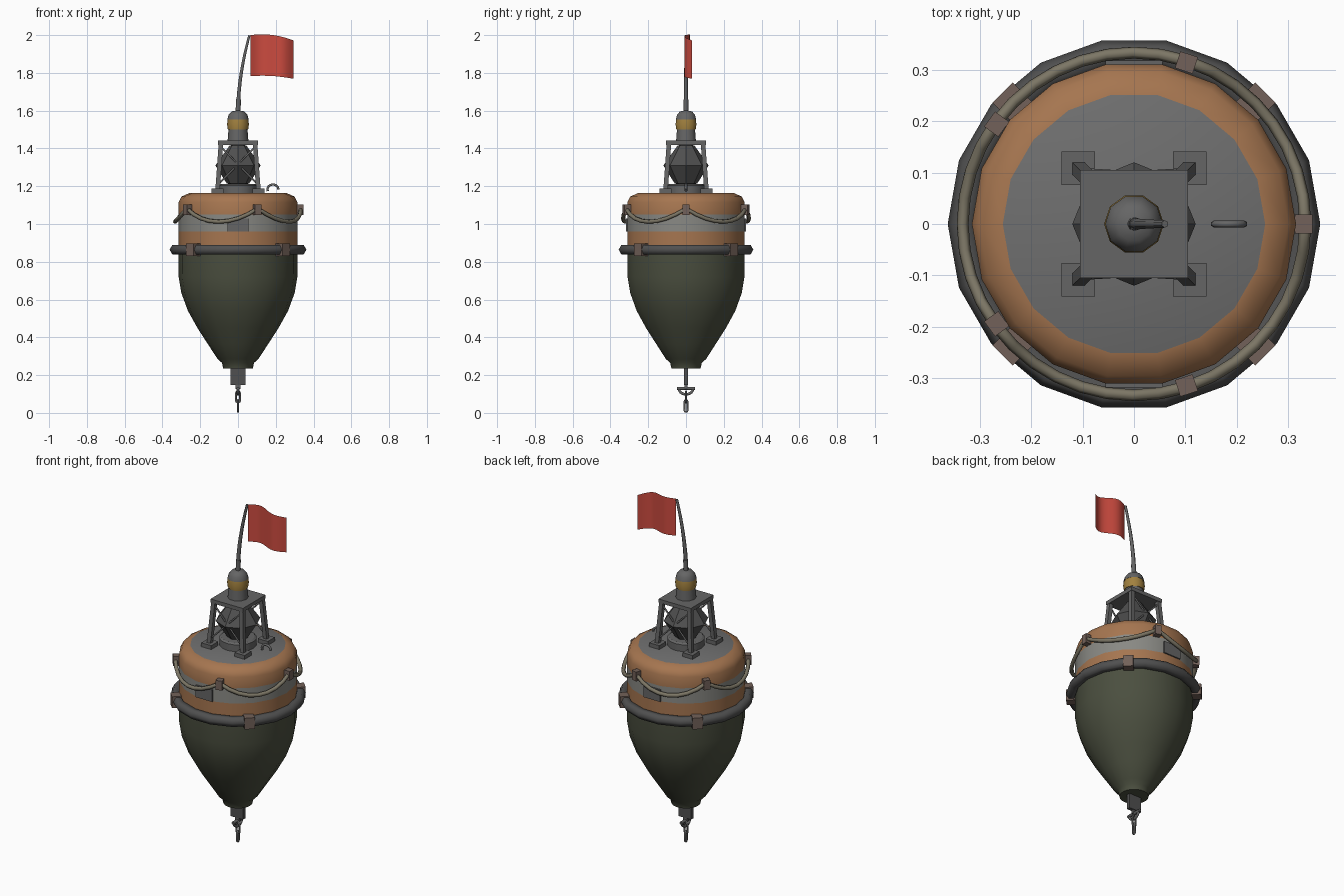
import bpy, bmesh
from math import sin, cos, pi, radians
from mathutils import Matrix

if "Cube" in bpy.data.objects:
    bpy.data.objects.remove(bpy.data.objects["Cube"])


def mat(name, rgb):
    m = bpy.data.materials.new(name)
    m.diffuse_color = (*rgb, 1)
    m.use_nodes = True
    m.node_tree.nodes["Principled BSDF"].inputs["Base Color"].default_value = m.diffuse_color
    return m


ORANGE = mat("orange_paint", (0.38, 0.18, 0.08))
PALE = mat("pale_paint", (0.25, 0.25, 0.23))
GREEN = mat("weed_green", (0.07, 0.078, 0.05))
DECK = mat("deck_grey", (0.16, 0.16, 0.16))
STEEL = mat("steel", (0.13, 0.13, 0.13))
DARK = mat("dark_rubber", (0.08, 0.08, 0.08))
RUST = mat("rusty_clip", (0.17, 0.12, 0.10))
ROPE = mat("rope", (0.20, 0.18, 0.13))
AMBER = mat("amber_lens", (0.36, 0.22, 0.05))
RED = mat("flag_red", (0.60, 0.07, 0.05))


def finish(name, bm, mats, angle=30, pick=None):
    bmesh.ops.recalc_face_normals(bm, faces=bm.faces)
    me = bpy.data.meshes.new(name)
    for m in mats:
        me.materials.append(m)
    if pick:
        for f in bm.faces:
            f.material_index = pick(f.calc_center_median())
    bm.to_mesh(me)
    bm.free()
    ob = bpy.data.objects.new(name, me)
    bpy.context.collection.objects.link(ob)
    if angle:
        bpy.ops.object.select_all(action='DESELECT')
        ob.select_set(True)
        bpy.context.view_layer.objects.active = ob
        bpy.ops.object.shade_smooth_by_angle(angle=radians(angle))
    return ob


def lathe(name, profile, n, mats, angle=30, pick=None, closed=False):
    bm = bmesh.new()
    rings = [[bm.verts.new((r * cos(2 * pi * k / n), r * sin(2 * pi * k / n), z))
              for k in range(n)] for r, z in profile]
    for a, b in zip(rings, rings[1:] + ([rings[0]] if closed else [])):
        for k in range(n):
            j = (k + 1) % n
            bm.faces.new((a[k], a[j], b[j], b[k]))
    bmesh.ops.remove_doubles(bm, verts=bm.verts, dist=1e-5)
    return finish(name, bm, mats, angle, pick)


def box(name, loc, size, m, rot=0):
    bm = bmesh.new()
    M = Matrix.Translation(loc) @ Matrix.Rotation(rot, 4, 'Z') @ Matrix.Diagonal((*size, 1))
    bmesh.ops.create_cube(bm, size=1, matrix=M)
    return finish(name, bm, [m], 0)


def post(name, p0, p1, w, m):
    """Leaning square post with level ends."""
    bm = bmesh.new()
    q = [(-1, -1), (1, -1), (1, 1), (-1, 1)]
    lo, hi = [[bm.verts.new((p[0] + a * w, p[1] + b * w, p[2])) for a, b in q] for p in (p0, p1)]
    for k in range(4):
        j = (k + 1) % 4
        bm.faces.new((lo[k], lo[j], hi[j], hi[k]))
    bm.faces.new(lo[::-1])
    bm.faces.new(hi)
    return finish(name, bm, [m], 0)


def tube(name, pts, r, m, cyclic=False, taper=1.0, res=1):
    cu = bpy.data.curves.new(name, 'CURVE')
    cu.dimensions = '3D'
    cu.bevel_depth, cu.bevel_resolution, cu.use_fill_caps = r, res, not cyclic
    sp = cu.splines.new('POLY')
    sp.points.add(len(pts) - 1)
    for i, p in enumerate(pts):
        sp.points[i].co = (*p, 1)
        sp.points[i].radius = 1 + (taper - 1) * i / (len(pts) - 1)
    sp.use_cyclic_u = cyclic
    ob = bpy.data.objects.new(name, cu)
    bpy.context.collection.objects.link(ob)
    cu.materials.append(m)
    bpy.ops.object.select_all(action='DESELECT')
    ob.select_set(True)
    bpy.context.view_layer.objects.active = ob
    bpy.ops.object.convert(target='MESH')


# Hull with painted bands
def band(c):
    if c.z > 1.16:
        return 3
    if c.z > 1.05 or 0.89 < c.z < 0.96:
        return 0
    return 1 if c.z > 0.95 else 2


lathe("hull", [(0, .235), (.078, .235), (.085, .265), (.108, .285), (.16, .365), (.215, .45),
               (.265, .54), (.300, .635), (.314, .72), (.315, .88), (.315, .96), (.315, 1.05),
               (.315, 1.115), (.30, 1.145), (.255, 1.165), (0, 1.165)],
      18, [ORANGE, PALE, GREEN, DECK], 40, band)

# Fender ring and its four clamps
lathe("fender_ring", [(.333 + .029 * cos(k * pi / 3), .864 + .029 * sin(k * pi / 3))
                      for k in range(6)], 18, [DARK], 65, closed=True)
for k in range(4):
    a = pi / 4 + k * pi / 2
    box("fender_clamp", (.335 * cos(a), .335 * sin(a), .863), (.052, .055, .066), RUST, a)

# Grab rope hanging in five swags, with clips
pts = []
for k in range(40):
    a, t = 2 * pi * k / 40, (k % 8) / 8
    pts.append((.333 * cos(a), .333 * sin(a), 1.082 - .07 * 4 * t * (1 - t)))
tube("grab_rope", pts, .0115, ROPE, cyclic=True)
for k in range(5):
    a = 2 * pi * k / 5
    box("rope_clip", (.33 * cos(a), .33 * sin(a), 1.075), (.034, .036, .055), RUST, a)

# Marker plates front and back
for s in (-1, 1):
    box("marker_plate", (0, s * .312, .995), (.11, .012, .07), STEEL)

# Deck hatch and lifting eye
lathe("deck_hatch", [(0, 1.16), (.10, 1.16), (.10, 1.205), (.09, 1.212), (0, 1.212)], 16, [STEEL])
tube("lifting_eye", [(.185 + .029 * cos(radians(d)), 0, 1.183 + .026 * sin(radians(d)))
                     for d in range(0, 201, 20)], .007, STEEL)

# Tower: feet, legs, crossed braces and top plate
for sx in (-1, 1):
    for sy in (-1, 1):
        box("tower_foot", (sx * .108, sy * .108, 1.176), (.065, .065, .024), STEEL)
        post("tower_leg", (sx * .108, sy * .108, 1.18), (sx * .09, sy * .09, 1.43), .012, STEEL)
        tube("tower_brace", [(sx * .104, sy * .104, 1.21), (-sx * .092, sy * .092, 1.41)],
             .005, STEEL)
box("tower_plate", (0, 0, 1.43), (.21, .21, .022), STEEL)

# Faceted radar reflector
lathe("radar_reflector", [(0, 1.425), (.045, 1.415), (.12, 1.31), (.06, 1.215), (0, 1.20)],
      8, [DARK], 0)

# Lantern
lathe("lantern_base", [(0, 1.44), (.055, 1.44), (.05, 1.505), (0, 1.505)], 10, [STEEL], 40)
lathe("lantern_lens", [(0, 1.5), (.054, 1.5), (.058, 1.528), (.054, 1.556), (0, 1.556)],
      10, [AMBER], 40)
lathe("lantern_cap", [(0, 1.553), (.056, 1.553), (.05, 1.578), (.034, 1.596), (0, 1.602)],
      10, [STEEL], 50)

# Bent mast and waving flag
tube("mast_socket", [(0, 0, 1.59), (.003, 0, 1.66)], .013, STEEL, res=2)
tube("mast", [(.06 * (k / 8) ** 1.8, 0, 1.6 + .398 * k / 8) for k in range(9)],
     .012, STEEL, taper=.6)
bm = bmesh.new()
N = 12
cols = []
for i in range(N + 1):
    t = i / N
    x = .066 + .228 * t
    y = .02 * sin(2 * pi * t) + .032 * t ** 3
    dz = .008 * sin(pi * t) - .028 * t * t
    cols.append([bm.verts.new((x, y, z + dz * w)) for z, w in ((1.783, .5), (1.89, .8), (2, 1))])
for a, b in zip(cols, cols[1:]):
    for j in range(2):
        bm.faces.new((a[j], b[j], b[j + 1], a[j + 1]))
finish("flag", bm, [RED])

# Keel lug, shackle and chain links
box("keel_lug", (0, 0, .193), (.08, .022, .09), DARK)
tube("shackle", [(0, .038 * cos(radians(d)), .13 + .032 * sin(radians(d)))
                 for d in range(180, 361, 20)], .008, STEEL)
tube("shackle_pin", [(0, -.048, .13), (0, .048, .13)], .009, STEEL)
box("shackle_tab", (0, 0, .142), (.026, .014, .03), STEEL)


def link(name, z0, z1, w, along_x):
    pts = []
    for k in range(12):
        a = 2 * pi * k / 12 + pi / 12
        u = w * cos(a)
        z = (z0 + z1) / 2 + w * sin(a) + ((z1 - z0) / 2 - w) * (1 if sin(a) > 0 else -1)
        pts.append((u, 0, z) if along_x else (0, u, z))
    tube(name, pts, .0055, STEEL, cyclic=True)


link("upper_link", .055, .115, .011, True)
link("lower_link", .0055, .068, .008, False)
